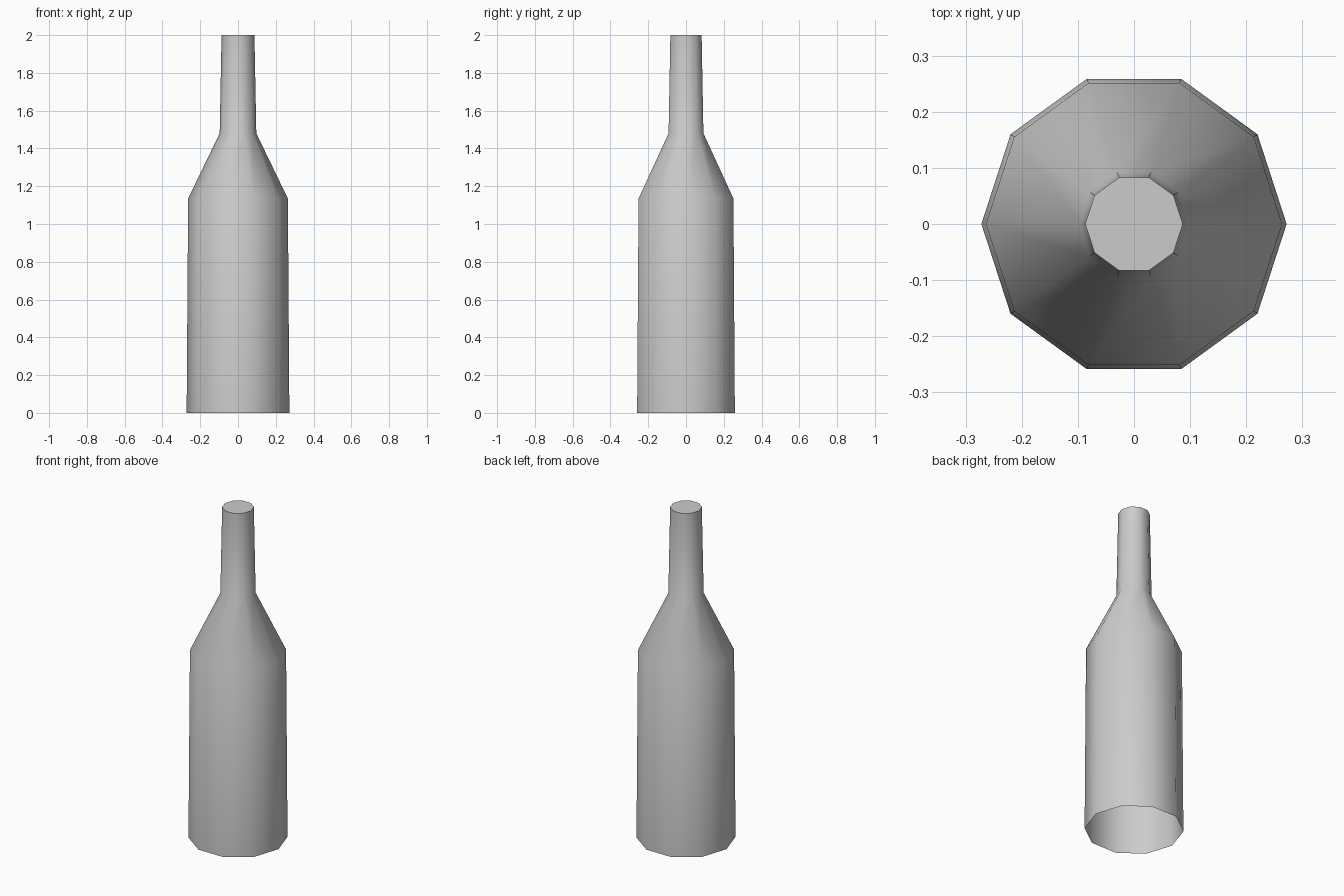
import bpy, bmesh, math

if "Cube" in bpy.data.objects:
    bpy.data.objects.remove(bpy.data.objects["Cube"])

SIDES = 10
# bottle profile: (radius, height)
PROFILE = [(0.272, 0.0), (0.264, 1.135), (0.097, 1.48), (0.087, 2.0)]

bm = bmesh.new()
rings = []
for r, z in PROFILE:
    rings.append([bm.verts.new((r * math.cos(math.tau * i / SIDES),
                                r * math.sin(math.tau * i / SIDES), z))
                  for i in range(SIDES)])

# body, shoulder and neck walls
for low, high in zip(rings, rings[1:]):
    for i in range(SIDES):
        j = (i + 1) % SIDES
        bm.faces.new((low[i], low[j], high[j], high[i]))

# closed top; the underside stays open
bm.faces.new(rings[-1])

mesh = bpy.data.meshes.new("bottle")
bm.to_mesh(mesh)
bm.free()
bottle = bpy.data.objects.new("bottle", mesh)
bpy.context.collection.objects.link(bottle)

# smooth sides with a sharp top rim
bpy.context.view_layer.objects.active = bottle
bottle.select_set(True)
bpy.ops.object.shade_smooth_by_angle(angle=math.radians(40))
